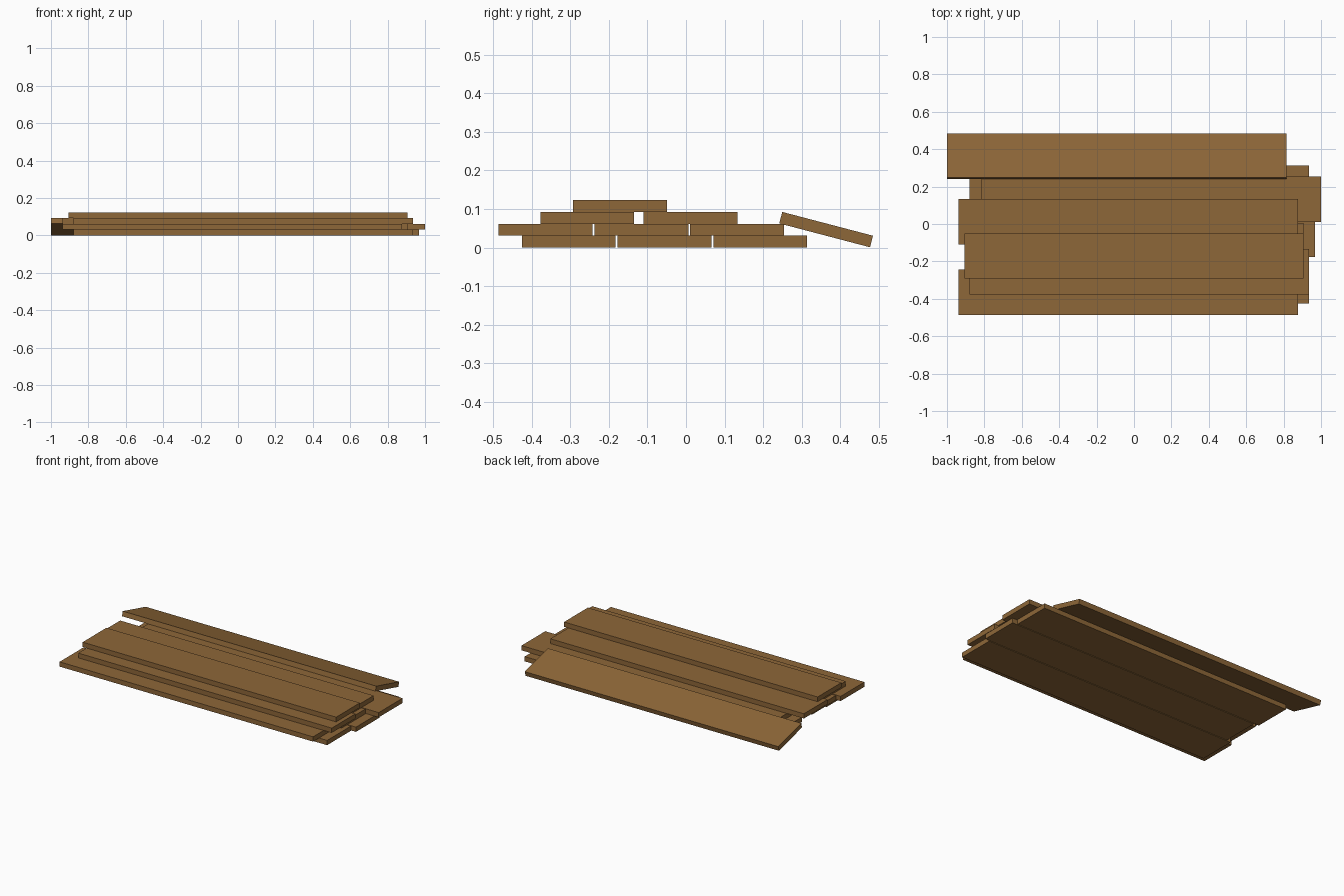
import bpy, math

if "Cube" in bpy.data.objects:
    bpy.data.objects.remove(bpy.data.objects["Cube"])

wood = bpy.data.materials.new("brown_wood")
wood.diffuse_color = (0.27, 0.135, 0.04, 1)
wood.use_nodes = True
wood.node_tree.nodes["Principled BSDF"].inputs["Base Color"].default_value = wood.diffuse_color

L, W, T = 1.815, 0.243, 0.0308   # plank length, width, thickness


def plank(name, x, y, z, tilt=0.0):
    bpy.ops.mesh.primitive_cube_add(size=1, location=(x, y, z), rotation=(tilt, 0, 0))
    ob = bpy.context.object
    ob.name = name
    ob.scale = (L, W, T)
    bpy.ops.object.transform_apply(location=False, rotation=False, scale=True)
    ob.data.materials.append(wood)


# Stacked layers, bottom to top: (x centre, y centre) of each plank
layers = [
    [(0.028, -0.3035), (0.061, -0.0555), (0.028, 0.1925)],
    [(-0.03, -0.364), (0.0, -0.115), (0.0925, 0.1325)],
    [(0.028, -0.256), (-0.03, 0.012)],
    [(0.0, -0.171)],
]
for i, row in enumerate(layers):
    for j, (x, y) in enumerate(row):
        plank(f"plank_layer{i + 1}_{j + 1}", x, y, T * (i + 0.5))

# Loose plank leaning against the back of the stack
plank("leaning_plank", -0.0925, 0.363, 0.0465, math.radians(-14.7))
